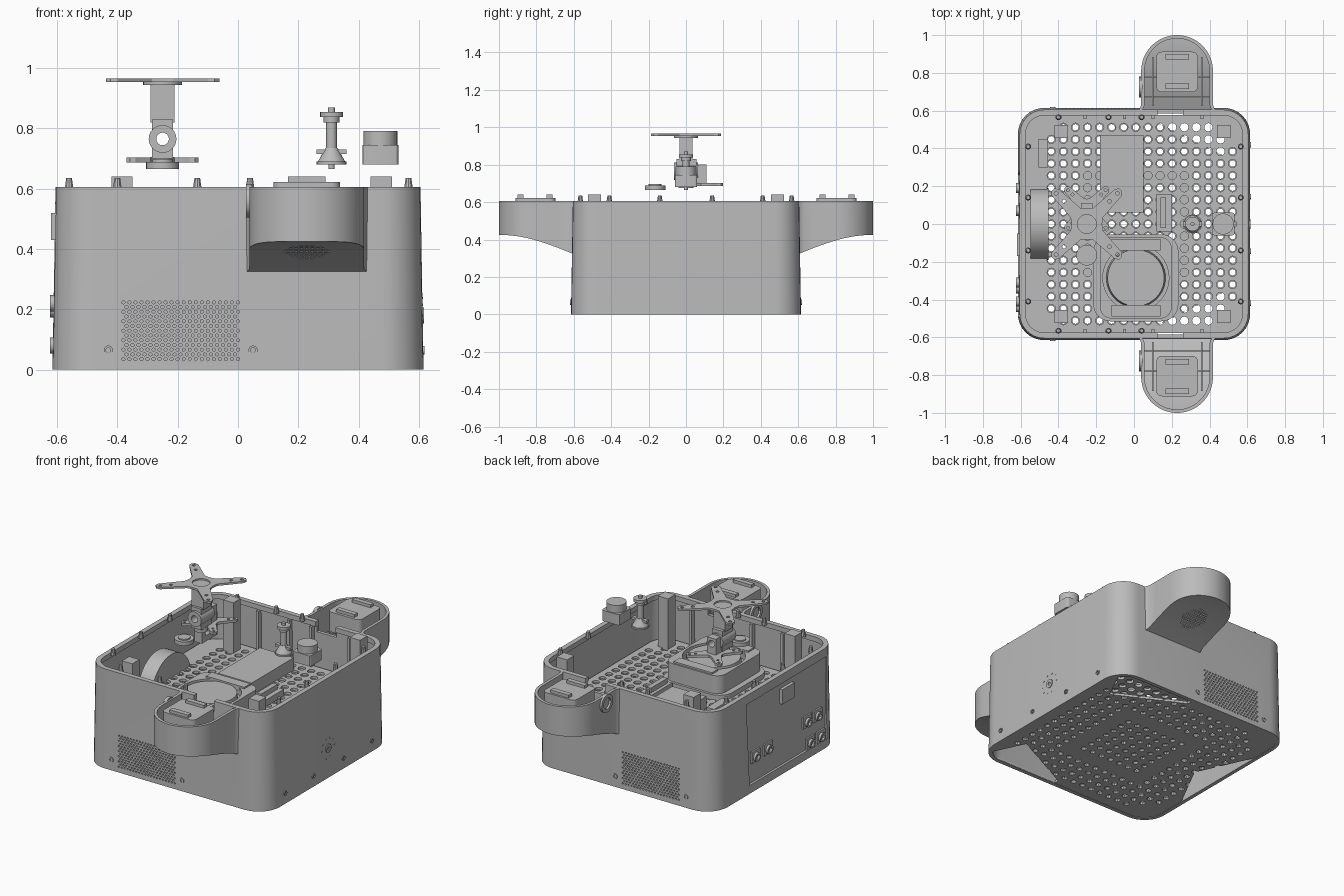
import bpy, bmesh, math
from mathutils import Matrix, Vector

if "Cube" in bpy.data.objects:
    bpy.data.objects.remove(bpy.data.objects["Cube"])

grey = bpy.data.materials.new("plain grey")
grey.use_nodes = True
grey.diffuse_color = (0.5, 0.5, 0.5, 1)
grey.node_tree.nodes["Principled BSDF"].inputs["Base Color"].default_value = (0.5, 0.5, 0.5, 1)
made = []
TURN = {"x": Matrix.Rotation(math.pi / 2, 4, "Y"), "y": Matrix.Rotation(math.pi / 2, 4, "X"), "z": Matrix()}


def finish(name, bm):
    bmesh.ops.recalc_face_normals(bm, faces=bm.faces)
    me = bpy.data.meshes.new(name)
    bm.to_mesh(me)
    bm.free()
    me.materials.append(grey)
    ob = bpy.data.objects.new(name, me)
    bpy.context.scene.collection.objects.link(ob)
    made.append(ob)
    return ob


def loft(name, rings, caps=True):
    """Join point rings; without caps the last ring joins the first."""
    bm = bmesh.new()
    vs = [[bm.verts.new(p) for p in ring] for ring in rings]
    n = len(vs[0])
    pairs = list(zip(vs, vs[1:])) + ([] if caps else [(vs[-1], vs[0])])
    for a, b in pairs:
        for i in range(n):
            j = (i + 1) % n
            bm.faces.new((a[i], a[j], b[j], b[i]))
    if caps:
        bm.faces.new(vs[0])
        bm.faces.new(vs[-1])
    return finish(name, bm)


def prism(name, pts, z0, z1):
    return loft(name, [[(x, y, z) for x, y in pts] for z in (z0, z1)])


def box(name, x0, x1, y0, y1, z0, z1):
    return prism(name, [(x0, y0), (x1, y0), (x1, y1), (x0, y1)], z0, z1)


def pegs(name, points, r, h, axis="z", seg=20, r2=None):
    """One object made of equal cylinders or cones centred on the points."""
    bm = bmesh.new()
    for p in points:
        bmesh.ops.create_cone(bm, cap_ends=True, segments=seg, radius1=r, radius2=r if r2 is None else r2,
                              depth=h, matrix=Matrix.Translation(Vector(p)) @ TURN[axis])
    return finish(name, bm)


def cut(ob, tool):
    mod = ob.modifiers.new("cut", "BOOLEAN")
    mod.operation, mod.solver, mod.object = "DIFFERENCE", "EXACT", tool
    bpy.context.view_layer.update()
    dg = bpy.context.evaluated_depsgraph_get()
    me = bpy.data.meshes.new_from_object(ob.evaluated_get(dg))
    ob.modifiers.clear()
    ob.data = me
    made.remove(tool)
    bpy.data.objects.remove(tool)


def tubes(name, points, r, bore, h, axis):
    cut(pegs(name, points, r, h, axis), pegs("bore_cutter", points, bore, h * 3, axis, 12))


def rrect(hx, hy, r, cx=0, cy=0, n=8):
    pts = []
    for k, (sx, sy) in enumerate([(1, 1), (-1, 1), (-1, -1), (1, -1)]):
        for i in range(n + 1):
            a = (k + i / n) * math.pi / 2
            pts.append((cx + sx * (hx - r) + r * math.cos(a), cy + sy * (hy - r) + r * math.sin(a)))
    return pts


def both(*points):
    return [(x, s * y, z) for x, y, z in points for s in (1, -1)]


# Tapered outer shell with vents, wall notches and a recessed connector bay
TOP = 0.605
rings = [[(x, y, z) for x, y in rrect(h, h, r)] for h, r, z in
         [(0.615, 0.14, 0), (0.605, 0.13, TOP), (0.575, 0.1, TOP), (0.575, 0.1, TOP - 0.03),
          (0.585, 0.11, TOP - 0.03), (0.592, 0.12, 0)]]
shell = loft("outer_shell", rings, caps=False)
vent = [(-0.38 + 0.02 * i + 0.01 * (j % 2), 0, 0.035 + 0.0157 * j) for j in range(13) for i in range(20 - j % 2)]
cut(shell, pegs("vent_cutter", vent, 0.0055, 3, "y", 6))
cut(shell, box("notch_cutter", 0.125, 0.26, -0.7, 0.7, 0.54, 0.7))
bay = [(0.26, 0.05), (-0.49, 0.05), (-0.5, 0.55), (0.28, 0.55)]
cut(shell, loft("bay_cutter", [[(x, y, z) for y, z in bay] for x in (-0.7, -0.6)]))
for s in (1, -1):
    box("vent_filter", -0.4, 0.02, s * 0.58 - 0.003, s * 0.58 + 0.003, 0.02, 0.245)

# Perforated floor and deck
PITCH, DECK = 0.064, 0.33
cells = [(i, j) for i in range(-8, 9) for j in range(-8, 9) if abs(i) + abs(j) < 15]


def holes(keep, z):
    return [(i * PITCH + 0.01, j * PITCH, z) for i, j in cells if keep(i, j)]


floor = prism("bottom_plate", rrect(0.6, 0.6, 0.12), 0.002, 0.017)
cut(floor, pegs("floor_holes", holes(lambda i, j: max(abs(i), abs(j)) != 4, 0), 0.017, 0.2, seg=10))
for s in (1, -1):
    cut(floor, prism("corner_cutter", [(0.59, 0.59 * s), (0.48, 0.36 * s), (0.08, 0.56 * s), (0.08, 0.59 * s)], -0.1, 0.1))
cut(floor, prism("side_cutter", [(-0.595, -0.3), (-0.44, 0), (-0.595, 0.34)], -0.1, 0.1))
deck = prism("equipment_deck", rrect(0.578, 0.578, 0.1), DECK - 0.015, DECK)
cut(deck, pegs("deck_holes", holes(lambda i, j: i > -8, DECK), 0.022, 0.2, seg=12))

# Rounded side pods: thin open trays with a curved underside
CX, R, CY = 0.228, 0.19, 0.81


def under(y):
    return 0.32 + 0.105 * math.sin(max(0, min((y - 0.595) / 0.405, 1)) * math.pi / 2)


def stations(r):
    st = [(0.595, r + 0.02), (0.61, r + 0.008), (0.63, r), (0.68, r), (0.75, r)]
    return st + [(CY + r * math.sin(a * math.pi / 32), max(r * math.cos(a * math.pi / 32), 0.008)) for a in range(17)]


def pod(name, s):
    bm = bmesh.new()
    rows = []
    for (y, w), (yi, wi) in zip(stations(R), stations(R - 0.018)):
        sect = [(w, y, under(y)), (w, y, TOP), (wi, yi, TOP), (wi, yi, under(yi) + 0.02)]
        sect += [(-a, b, c) for a, b, c in reversed(sect)]
        rows.append([bm.verts.new((CX + a, s * b, c)) for a, b, c in sect])
    for a, b in zip(rows, rows[1:]):
        for i in range(8):
            j = (i + 1) % 8
            bm.faces.new((a[i], a[j], b[j], b[i]))
    bm.faces.new(rows[0])
    tip = rows[-1]
    for i in range(3):
        bm.faces.new((tip[i], tip[i + 1], tip[6 - i], tip[7 - i]))
    ob = finish(name, bm)
    grille = [(CX + 0.018 * (i + 0.5 * (j % 2)), s * (0.79 + 0.018 * j), 0.35)
              for i in range(-4, 5) for j in range(-4, 5) if math.hypot(i + 0.5 * (j % 2), j) < 4.2]
    cut(ob, pegs("grille_cutter", grille, 0.0055, 0.24, seg=6))


for side, s in (("front", -1), ("back", 1)):
    pod(side + "_pod", s)
    prism(side + "_pod_speaker", rrect(0.11, 0.107, 0.03, CX, s * 0.805), 0.5, 0.622)
    for y in (0.73, 0.885):
        box(side + "_pod_speaker_bar", CX - 0.062, CX + 0.062, s * y - 0.015, s * y + 0.015, 0.62, 0.64)
    for y in (0.67, 0.78):
        z = under(y) + 0.01
        box(side + "_pod_cross_rib", CX - 0.172, CX + 0.172, s * y - 0.004, s * y + 0.004, z, z + 0.05)
    for dx in (-0.13, 0.13):
        box(side + "_pod_long_rib", CX + dx - 0.004, CX + dx + 0.004, s * 0.755 - 0.13, s * 0.755 + 0.13, 0.42, 0.46)
    tubes(side + "_pod_ring", [(0.036, s * 0.725, 0.56)], 0.055, 0.035, 0.02, "x")

# Rim pegs, corner posts and inner wall ribs
studs = both((-0.56, 0.41, 0.615), (-0.56, 0.14, 0.615), (0.565, 0.41, 0.615), (0.565, 0.14, 0.615),
             (-0.4, 0.565, 0.615), (-0.135, 0.565, 0.615), (0.04, 0.565, 0.615))
pegs("rim_pegs", studs, 0.016, 0.04, seg=10, r2=0.01)
for x in (-0.385, 0.475):
    for y in (-0.49, 0.49):
        box("corner_post", x - 0.035, x + 0.035, y - 0.035, y + 0.035, DECK - 0.01, 0.64)
for x in (-0.26, -0.05, 0.1, 0.36):
    for s in (1, -1):
        box("wall_rib", x - 0.008, x + 0.008, s * 0.575 - 0.018, s * 0.575 + 0.018, DECK - 0.01, 0.575)

# Screws and round boss on the outer walls
tubes("side_screws", both((0.613, 0.42, 0.065), (0.613, 0.145, 0.065)), 0.014, 0.008, 0.012, "x")
tubes("front_back_screws", both((-0.43, 0.613, 0.065), (0.05, 0.613, 0.065)), 0.015, 0.008, 0.012, "y")
tubes("side_boss", [(0.611, 0, 0.18)], 0.026, 0.01, 0.012, "x")
pegs("side_boss_dots", [(0.61, 0.06 * math.cos(a), 0.18 + 0.06 * math.sin(a))
                        for a in [k * math.pi / 5 for k in range(10)]], 0.004, 0.008, "x", 6)

# Connectors in the -x bay
box("panel_socket", -0.62, -0.595, -0.17, -0.05, 0.43, 0.52)
ports = [(-0.612, 0.19, 0.2), (-0.612, 0.07, 0.2), (-0.612, -0.31, 0.22), (-0.612, -0.41, 0.22),
         (-0.612, -0.34, 0.08), (-0.612, -0.44, 0.08)]
for x, y, z in ports:
    box("port_plate", -0.61, -0.595, y - 0.04, y + 0.04, z - 0.03, z + 0.04)
tubes("round_ports", ports, 0.027, 0.016, 0.024, "x")

# Equipment on the deck
box("battery", -0.18, 0.05, 0.06, 0.47, DECK, DECK + 0.075)
box("circuit_board", 0.12, 0.2, -0.04, 0.16, DECK, DECK + 0.04)
box("board_chip", 0.14, 0.17, -0.02, 0.14, DECK + 0.04, DECK + 0.07)
pegs("round_speaker", [(-0.5, 0, 0.28)], 0.19, 0.095, "x", 40)
frame = box("display_frame", -0.505, -0.455, 0.3, 0.45, 0.42, 0.56)
cut(frame, box("frame_cutter", -0.6, -0.4, 0.335, 0.415, 0.455, 0.525))
prism("blower_base", rrect(0.225, 0.23, 0.09, 0.01, -0.285), DECK - 0.005, DECK + 0.03)
blower = prism("blower_housing", rrect(0.19, 0.215, 0.06, 0.01, -0.285), DECK + 0.03, DECK + 0.14)
cut(blower, pegs("blower_bore", [(0.01, -0.285, DECK + 0.14)], 0.175, 0.1, seg=40))
pegs("blower_rotor", [(0.01, -0.285, DECK + 0.105)], 0.16, 0.07, seg=40, r2=0.15)
for y in (-0.46, -0.11):
    box("blower_bracket", -0.12, 0.14, y - 0.03, y + 0.03, DECK + 0.12, DECK + 0.15)


# Four-armed horns
def horn(name, cx, cy, z, h, hub, tip, w, bore):
    pts, dots = [], []
    for k in range(4):
        a = math.pi / 4 + k * math.pi / 2
        c, s = math.cos(a), math.sin(a)
        for u, v in [(hub, -w), (tip - w / 2, -w * 0.7), (tip, -w * 0.3), (tip, w * 0.3), (tip - w / 2, w * 0.7), (hub, w)]:
            pts.append((cx + u * c - v * s, cy + u * s + v * c))
        pts.append((cx + hub * 0.95 * math.cos(a + math.pi / 4), cy + hub * 0.95 * math.sin(a + math.pi / 4)))
        dots += [(cx + u * c, cy + u * s, z) for u in (tip - w * 0.7, (tip + hub) / 2)]
    ob = prism(name, pts, z - h / 2, z + h / 2)
    cut(ob, pegs("arm_holes", dots, w * 0.28, 0.1, seg=8))
    cut(ob, pegs("hub_hole", [(cx, cy, z)], bore, 0.1))


HX = -0.25
horn("upper_horn", HX, 0, 0.96, 0.012, 0.085, 0.255, 0.036, 0.05)
pegs("upper_horn_collar", [(HX, 0, 0.95)], 0.065, 0.014, seg=24)
horn("lower_horn", HX, 0.08, 0.695, 0.016, 0.055, 0.16, 0.028, 0.015)
pegs("lower_shaft", [(HX, 0, 0.69)], 0.04, 0.03)
joint = [box("joint_block", HX - 0.035, HX + 0.035, -0.05, 0.055, 0.7, 0.83),
         box("rear_motor", HX - 0.03, HX + 0.03, 0.05, 0.11, 0.7, 0.8),
         pegs("joint_barrel", [(HX, 0, 0.765)], 0.046, 0.13, "y", 24)]
for ob in joint:
    cut(ob, pegs("joint_bore", [(HX, 0, 0.765)], 0.021, 0.5, "y"))
box("mast", HX - 0.04, HX + 0.04, -0.035, 0.035, 0.82, 0.95)
pegs("loose_bearing", [(HX, -0.165, 0.677)], 0.055, 0.024, seg=24)
pegs("bearing_cap", [(HX, -0.165, 0.69)], 0.035, 0.012)

# Small encoder stack and knob
EX = 0.31
for name, r, r2, z0, z1 in [("stack_base", 0.05, 0.05, 0.68, 0.69), ("stack_cone", 0.045, 0.02, 0.69, 0.735),
                            ("stack_tip_below", 0.01, 0.01, 0.665, 0.68), ("stack_body", 0.018, 0.018, 0.735, 0.83),
                            ("stack_flange", 0.038, 0.038, 0.838, 0.855), ("stack_collar", 0.026, 0.026, 0.82, 0.838),
                            ("stack_tip", 0.011, 0.011, 0.855, 0.87)]:
    pegs(name, [(EX, 0, (z0 + z1) / 2)], r, z1 - z0, r2=r2)
box("stack_bar", EX - 0.05, EX + 0.05, -0.012, 0.012, 0.715, 0.73)
prism("knob_base", rrect(0.06, 0.06, 0.012, 0.472, 0, 3), 0.68, 0.745)
pegs("knob", [(0.472, 0, 0.768)], 0.056, 0.046, seg=28)

# Smooth the rounded walls, keep hard edges
bpy.ops.object.select_all(action="DESELECT")
for ob in made:
    ob.select_set(True)
bpy.context.view_layer.objects.active = made[0]
bpy.ops.object.shade_smooth_by_angle(angle=math.radians(30))
